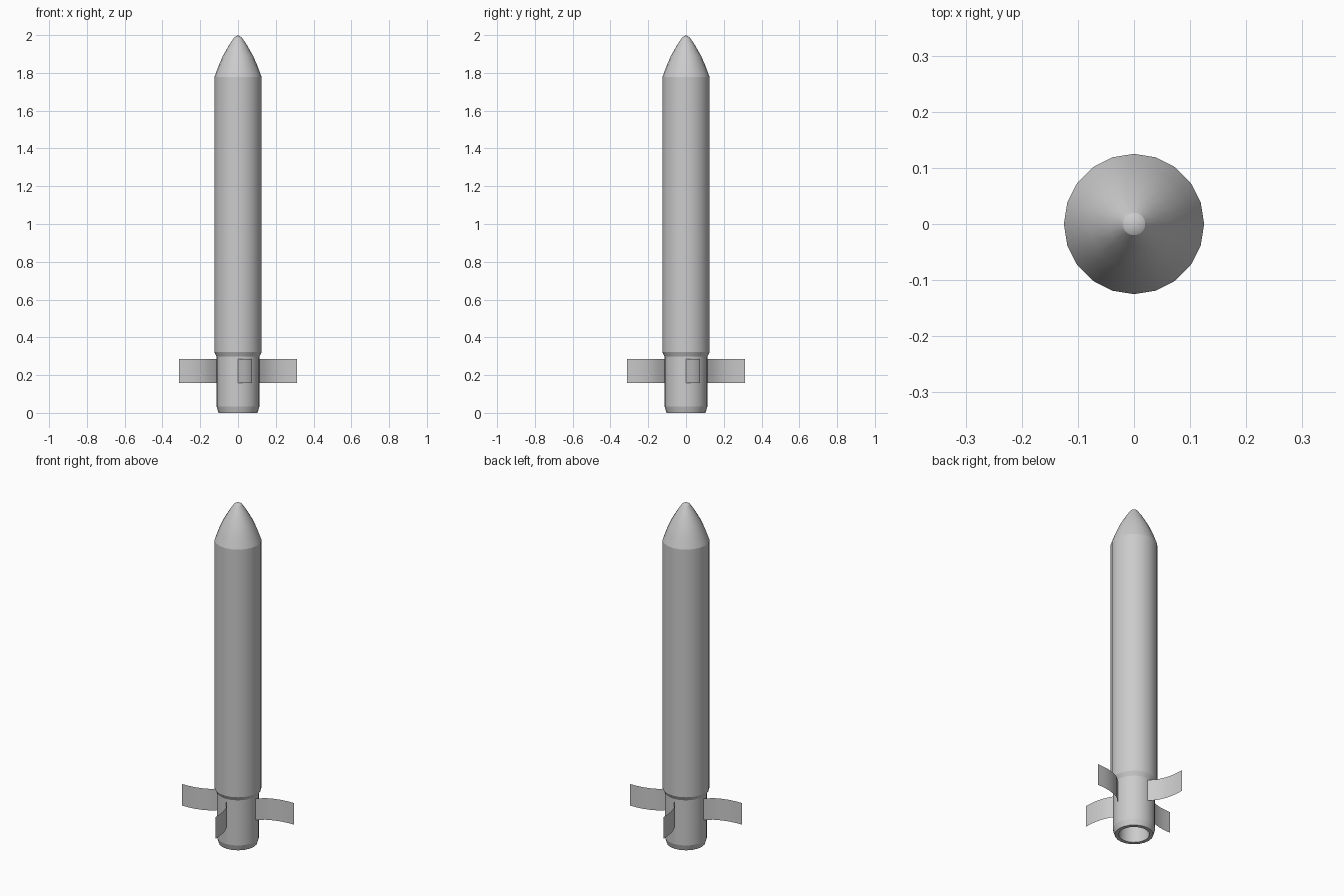
import bpy, bmesh, math
from mathutils import Matrix

if "Cube" in bpy.data.objects:
    bpy.data.objects.remove(bpy.data.objects["Cube"])

SIDES = 20


def finish(name, bm, merge=True):
    if merge:
        bmesh.ops.remove_doubles(bm, verts=bm.verts, dist=1e-5)
        bmesh.ops.recalc_face_normals(bm, faces=bm.faces)
    mesh = bpy.data.meshes.new(name)
    bm.to_mesh(mesh)
    bm.free()
    ob = bpy.data.objects.new(name, mesh)
    bpy.context.collection.objects.link(ob)
    bpy.context.view_layer.objects.active = ob
    for o in bpy.context.selected_objects:
        o.select_set(False)
    ob.select_set(True)
    bpy.ops.object.shade_smooth_by_angle(angle=math.radians(22))
    return ob


def lathe(name, profile):
    """Spin an (r, z) profile, listed bottom to top, around the z axis."""
    bm = bmesh.new()
    rings = []
    for r, z in profile:
        rings.append([bm.verts.new((r * math.cos(a), r * math.sin(a), z))
                      for a in (2 * math.pi * i / SIDES for i in range(SIDES))])
    for lo, hi in zip(rings, rings[1:]):
        for i in range(SIDES):
            j = (i + 1) % SIDES
            bm.faces.new((lo[i], lo[j], hi[j], hi[i]))
    bmesh.ops.dissolve_degenerate(bm, dist=1e-6, edges=bm.edges)
    bmesh.ops.remove_doubles(bm, verts=bm.verts, dist=1e-5)
    return finish(name, bm, merge=False)


# Pointed nose
lathe("nose_cone", [(0.125, 1.777), (0.104, 1.835), (0.08, 1.89), (0.044, 1.953),
                    (0.02, 1.988), (0, 2.0)])

# Main tube and the step down to the tail
lathe("body_tube", [(0.125, 0.322), (0.125, 1.777)])
lathe("body_step", [(0.113, 0.298), (0.125, 0.322)])

# Tail section with chamfered end
lathe("tail_tube", [(0.113, 0.033), (0.113, 0.298)])
lathe("tail_chamfer", [(0.103, 0), (0.113, 0.033)])

# Hollow exhaust: flat rim, inner wall and closed end
lathe("exhaust", [(0, 0.14), (0.08, 0.14), (0.082, 0), (0.103, 0)])

# Four curved sheet fins
FIN = [(0.112, 0), (0.152, 0.036), (0.195, 0.055), (0.234, 0.066),
       (0.273, 0.071), (0.3125, 0.073)]
for k in range(4):
    bm = bmesh.new()
    cols = [[bm.verts.new((x, y, z)) for z in (0.159, 0.286)] for x, y in FIN]
    for a, b in zip(cols, cols[1:]):
        bm.faces.new((a[0], b[0], b[1], a[1]))
    bm.transform(Matrix.Rotation(k * math.pi / 2, 4, 'Z'))
    finish(f"fin_{k + 1}", bm, merge=False)
